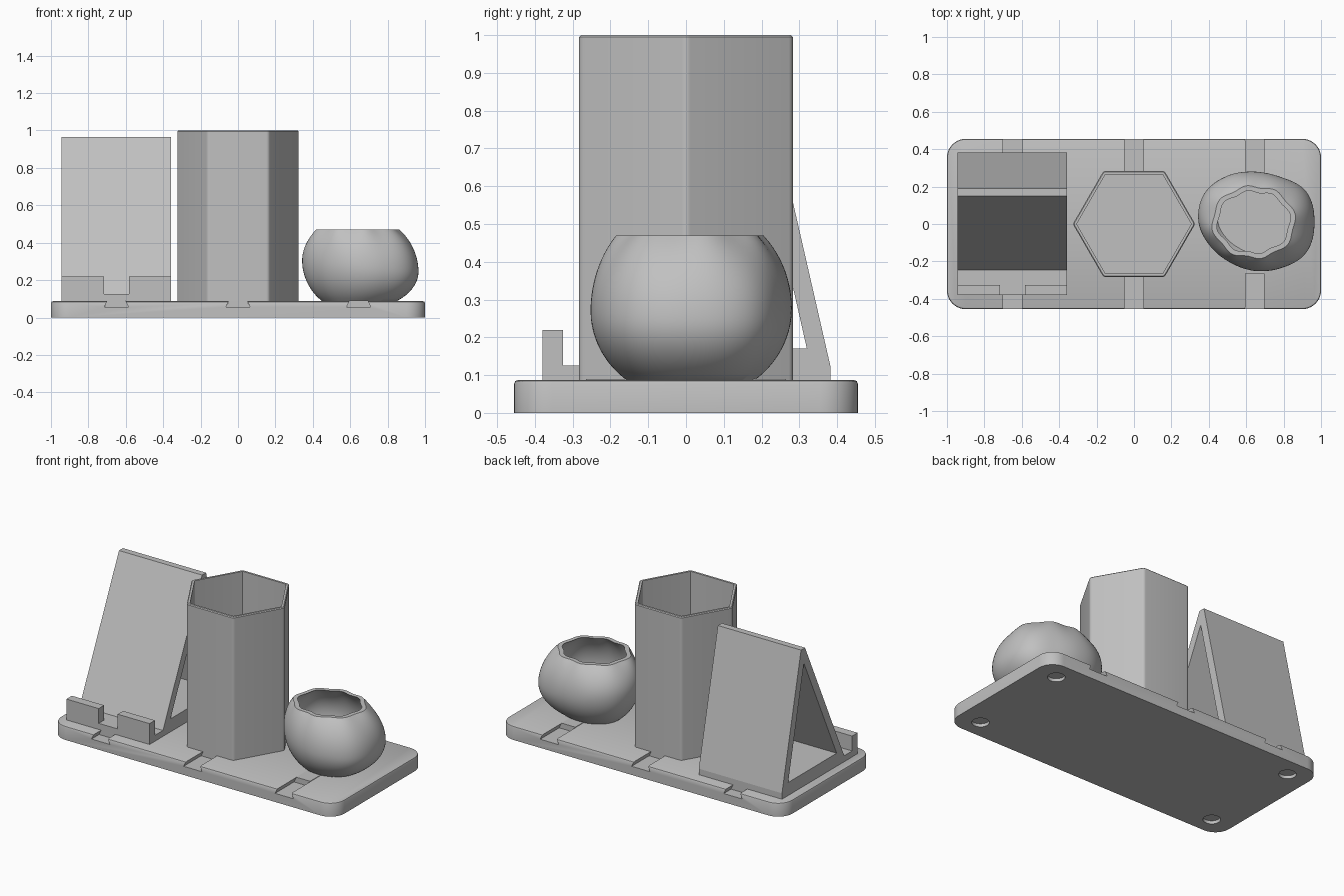
import bpy, bmesh, math
from mathutils import Vector

cube = bpy.data.objects.get("Cube")
if cube:
    bpy.data.objects.remove(cube, do_unlink=True)

grey = bpy.data.materials.new("light_grey")
grey.use_nodes = True
grey.diffuse_color = (0.53, 0.53, 0.53, 1)
grey.node_tree.nodes["Principled BSDF"].inputs["Base Color"].default_value = (0.53, 0.53, 0.53, 1)

TOP = 0.087          # top of the tray
SLOT_FLOOR = 0.055


def finish(name, bm):
    bmesh.ops.recalc_face_normals(bm, faces=bm.faces)
    mesh = bpy.data.meshes.new(name)
    bm.to_mesh(mesh)
    bm.free()
    mesh.materials.append(grey)
    obj = bpy.data.objects.new(name, mesh)
    bpy.context.collection.objects.link(obj)
    return obj


def prism(name, points, lo, hi, axis):
    """Extrude a 2D profile along one axis."""
    place = {"x": lambda a, b, t: (t, a, b),
             "y": lambda a, b, t: (a, t, b)}[axis]
    return loft(name, [[place(a, b, t) for a, b in points] for t in (lo, hi)])


def loft(name, rings):
    """Skin closed rings and cap both ends."""
    bm = bmesh.new()
    loops = [[bm.verts.new(p) for p in ring] for ring in rings]
    for low, high in zip(loops, loops[1:]):
        for i in range(len(low)):
            j = (i + 1) % len(low)
            bm.faces.new((low[i], low[j], high[j], high[i]))
    bm.faces.new(loops[0])
    bm.faces.new(loops[-1])
    return finish(name, bm)


def rounded(corners, radius, inset, z, seg=6):
    """Convex outline with rounded corners, moved inward by inset."""
    ring, n = [], len(corners)
    for i in range(n):
        c = Vector(corners[i])
        a = (Vector(corners[i - 1]) - c).normalized()
        b = (Vector(corners[(i + 1) % n]) - c).normalized()
        half = a.angle(b) / 2
        mid = (a + b).normalized()
        centre = c + mid * radius / math.sin(half)
        out = math.atan2(-mid.y, -mid.x)
        sweep = math.pi / 2 - half
        for k in range(seg + 1):
            t = out - sweep + 2 * sweep * k / seg
            r = radius - inset
            ring.append((centre.x + r * math.cos(t), centre.y + r * math.sin(t), z))
    return ring


def cut(obj, cutter):
    mod = obj.modifiers.new("cut", "BOOLEAN")
    mod.operation, mod.solver, mod.object = "DIFFERENCE", "EXACT", cutter
    bpy.context.view_layer.objects.active = obj
    bpy.ops.object.modifier_apply(modifier=mod.name)
    bpy.data.objects.remove(cutter, do_unlink=True)


def smooth(obj, degrees=32):
    bpy.ops.object.select_all(action="DESELECT")
    obj.select_set(True)
    bpy.context.view_layer.objects.active = obj
    bpy.ops.object.shade_smooth_by_angle(angle=math.radians(degrees))


def dovetail(name, x, y0, y1, top, gap=0.0):
    w0, w1 = 0.065 - gap, 0.05 - gap
    return prism(name, [(x - w0, SLOT_FLOOR + gap), (x + w0, SLOT_FLOOR + gap),
                        (x + w1, TOP), (x + w1, top), (x - w1, top), (x - w1, TOP)],
                 y0, y1, "y")


# Tray with softened upper edge, dovetail slots and foot recesses
plan = [(-1, -0.455), (1, -0.455), (1, 0.455), (-1, 0.455)]
tray = loft("tray", [rounded(plan, 0.1, i, z, 10) for i, z in
                     ((0, 0), (0, TOP - 0.01), (0.003, TOP - 0.003), (0.01, TOP))])
for x in (-0.65, 0, 0.645):
    cut(tray, dovetail("slot_cutter", x, -0.5, 0.5, TOP + 0.02))
for sx in (-1, 1):
    for sy in (-1, 1):
        circle = [(sx * 0.855 + 0.05 * math.cos(k * math.tau / 32),
                   sy * 0.334 + 0.05 * math.sin(k * math.tau / 32)) for k in range(32)]
        cut(tray, loft("foot_cutter", [[(a, b, z) for a, b in circle] for z in (-0.02, 0.02)]))
smooth(tray)

# Sliding keys under each part
dovetail("stand_key", -0.65, -0.38, 0.382, TOP, 0.0005)
dovetail("cup_key", 0, -0.28, 0.28, TOP, 0.0005)
dovetail("bowl_key", 0.645, -0.265, 0.265, TOP + 0.003, 0.0005)

# Sloping stand with triangular opening and notched front lip
stand = prism("sloping_stand", [(-0.38, TOP), (0.382, TOP), (0.382, 0.125), (0.19, 0.965),
                                (0.15, 0.965), (-0.245, 0.125), (-0.325, 0.125),
                                (-0.325, 0.22), (-0.38, 0.22)], -0.945, -0.358, "x")
cut(stand, prism("opening_cutter", [(-0.169, 0.17), (0.32, 0.17), (0.161, 0.87)],
                 -1.1, -0.2, "x"))
cut(stand, prism("notch_cutter", [(-0.4, 0.126), (-0.31, 0.126), (-0.31, 0.3), (-0.4, 0.3)],
                 -0.717, -0.583, "x"))

# Hexagonal cup: up the outside, over the rim, down to the floor
hexagon = [(0.327 * math.cos(k * math.pi / 3), 0.327 * math.sin(k * math.pi / 3))
           for k in range(6)]
cup = loft("hexagonal_cup", [rounded(hexagon, 0.022, i, z, 5) for i, z in
                             ((0, TOP), (0, 0.995), (0.005, 1.0), (0.018, 1.0), (0.018, 0.11))])
smooth(cup)

# Lumpy bowl: waist radius by direction, wavy rim
WAIST = [0.325, 0.325, 0.28, 0.27, 0.285, 0.305, 0.295, 0.265, 0.25, 0.26, 0.285, 0.325]
RIM_Z = 0.47
STEPS = 96


def waist(t):
    u = t / math.tau * len(WAIST)
    i, f = int(u), u % 1
    a, b, c, d = (WAIST[(i + k) % len(WAIST)] for k in (-1, 0, 1, 2))
    return b + f * ((c - a) + f * ((2 * a - 5 * b + 4 * c - d) + f * (3 * (b - c) + d - a))) / 2


def bowl_ring(level, wall):
    """Ring at a height fraction; wall is the inward offset."""
    ring = []
    for k in range(STEPS):
        t = k * math.tau / STEPS
        low = TOP + wall
        z = low + (RIM_Z - low) * level
        mid = 0.275 - 0.03 * math.cos(t)
        big = waist(t)
        rim = 0.205 + 0.015 * math.cos(2 * t) + 0.007 * math.sin(8 * t)
        if z > mid:
            end, edge = RIM_Z, rim / big
        else:
            end, edge = TOP, 0.64
        r = big * math.sqrt(1 - (1 - edge ** 2) * ((z - mid) / (end - mid)) ** 2) - wall
        ring.append((0.64 + r * math.cos(t), 0.01 + r * math.sin(t), z))
    return ring


levels = [k / 24 for k in range(25)]
bowl = loft("lumpy_bowl", [bowl_ring(v, 0) for v in levels]
            + [bowl_ring(v, 0.027) for v in reversed(levels)])
smooth(bowl, 35)
